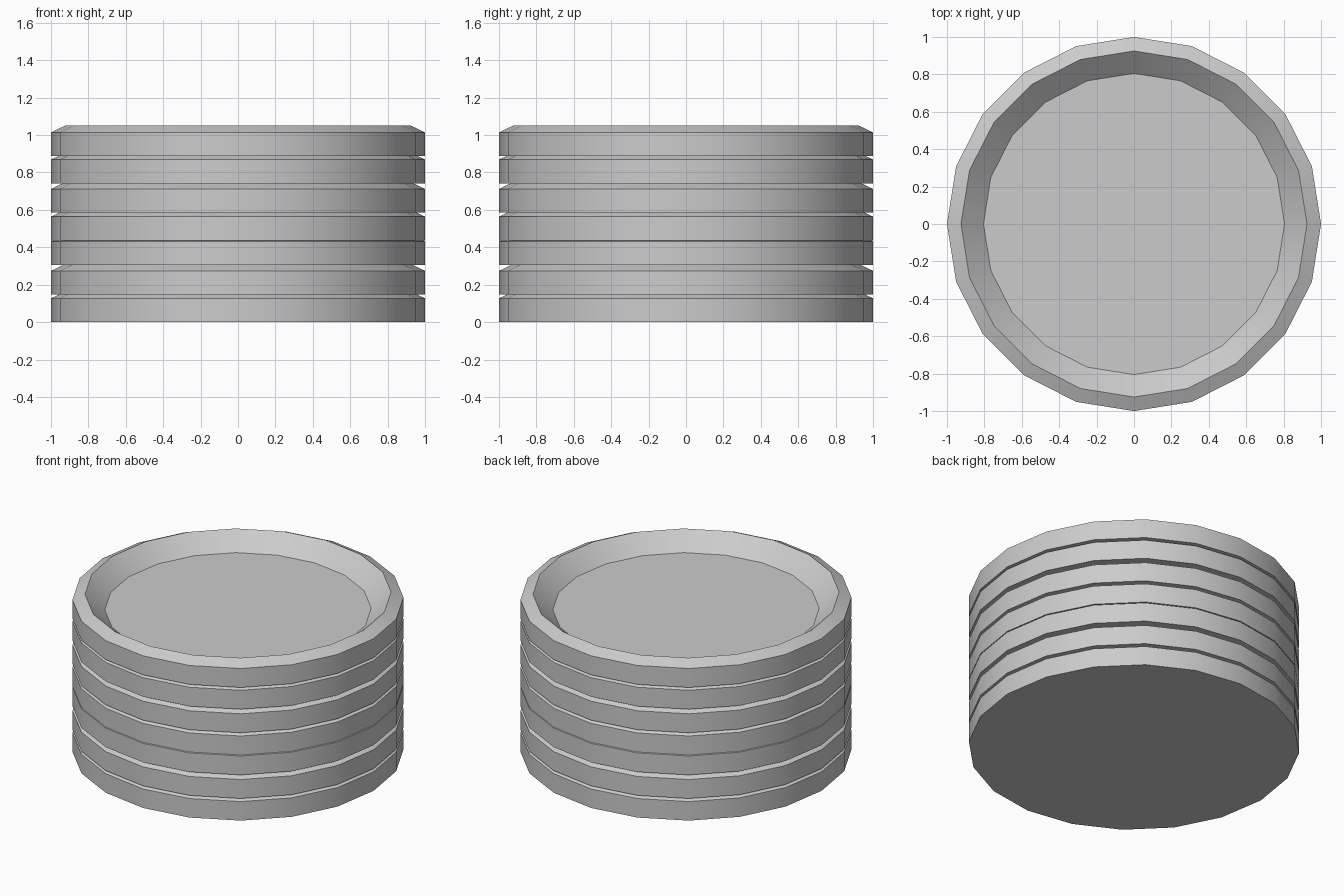
import bpy, bmesh
from math import cos, sin, tau

if "Cube" in bpy.data.objects:
    bpy.data.objects.remove(bpy.data.objects["Cube"])

SIDES = 20
# tray cross-section (radius, height): base, outer wall, bevelled rim, sloping inside, floor
PROFILE = [(1.0, 0.0), (1.0, 0.127), (0.925, 0.163), (0.805, 0.058)]
# slightly uneven stacking heights
BASES = [0.0, 0.147, 0.304, 0.437, 0.585, 0.742, 0.887]


def tray(name, z):
    bm = bmesh.new()
    rings = [[bm.verts.new((r * cos(tau * i / SIDES), r * sin(tau * i / SIDES), h))
              for i in range(SIDES)] for r, h in PROFILE]
    for a, b in zip(rings, rings[1:]):
        for i in range(SIDES):
            j = (i + 1) % SIDES
            bm.faces.new((a[i], a[j], b[j], b[i]))
    bm.faces.new(rings[0][::-1])  # underside
    bm.faces.new(rings[-1])       # inner floor
    mesh = bpy.data.meshes.new(name)
    bm.to_mesh(mesh)
    bm.free()
    ob = bpy.data.objects.new(name, mesh)
    ob.location.z = z
    bpy.context.collection.objects.link(ob)
    return ob


# stack of round trays
trays = [tray(f"tray_{n + 1}", z) for n, z in enumerate(BASES)]

# smooth walls, sharp rims
bpy.ops.object.select_all(action='DESELECT')
for ob in trays:
    ob.select_set(True)
bpy.context.view_layer.objects.active = trays[0]
bpy.ops.object.shade_smooth_by_angle(angle=0.42)
